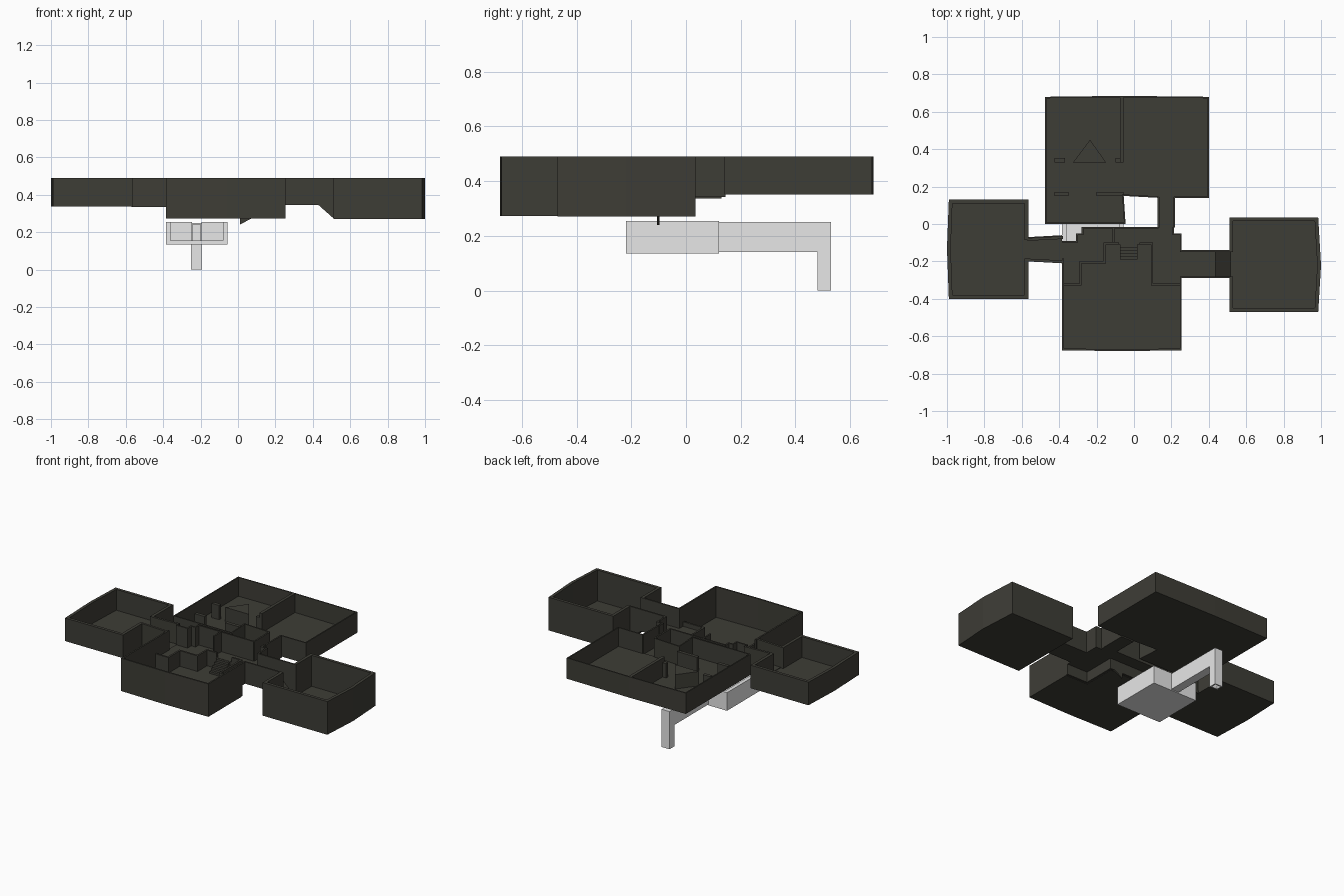
import bpy, bmesh
from mathutils import Vector

if "Cube" in bpy.data.objects:
    bpy.data.objects.remove(bpy.data.objects["Cube"])


def material(name, rgb):
    m = bpy.data.materials.new(name)
    m.diffuse_color = (*rgb, 1)
    m.use_nodes = True
    m.node_tree.nodes["Principled BSDF"].inputs["Base Color"].default_value = m.diffuse_color
    return m


STONE = material("dark_stone", (0.048, 0.047, 0.037))
PALE = material("pale_grey", (0.8, 0.8, 0.8))
TOP = 0.49


def finish(name, bm, mat):
    bmesh.ops.recalc_face_normals(bm, faces=bm.faces)
    me = bpy.data.meshes.new(name)
    bm.to_mesh(me)
    bm.free()
    me.materials.append(mat)
    ob = bpy.data.objects.new(name, me)
    bpy.context.collection.objects.link(ob)
    return ob


def prism(name, pts, z0, z1, mat=STONE):
    """Plan outline extruded upward."""
    bm = bmesh.new()
    f = bm.faces.new([bm.verts.new((x, y, z0)) for x, y in pts])
    new = bmesh.ops.extrude_face_region(bm, geom=[f])["geom"]
    bmesh.ops.translate(bm, vec=(0, 0, z1 - z0),
                        verts=[v for v in new if isinstance(v, bmesh.types.BMVert)])
    return finish(name, bm, mat)


def box(name, x0, x1, y0, y1, z0, z1, mat=STONE):
    return prism(name, [(x0, y0), (x1, y0), (x1, y1), (x0, y1)], z0, z1, mat)


def side_prism(name, pts, y0, y1, mat=STONE):
    """x-z profile extruded along y."""
    bm = bmesh.new()
    f = bm.faces.new([bm.verts.new((x, y0, z)) for x, z in pts])
    new = bmesh.ops.extrude_face_region(bm, geom=[f])["geom"]
    bmesh.ops.translate(bm, vec=(0, y1 - y0, 0),
                        verts=[v for v in new if isinstance(v, bmesh.types.BMVert)])
    return finish(name, bm, mat)


def wall(name, path, t, z0, z1=TOP, mat=STONE):
    """Wall along an open plan path, thickened to its left side with mitred corners."""
    p = [Vector(q) for q in path]
    n = []
    for a, b in zip(p, p[1:]):
        d = (b - a).normalized()
        n.append(Vector((-d.y, d.x)))
    inner = []
    for i, q in enumerate(p):
        a, b = n[max(i - 1, 0)], n[min(i, len(n) - 1)]
        inner.append(q + (a + b) * (t / (1 + a.dot(b))))
    return prism(name, [tuple(q) for q in p + inner[::-1]], z0, z1, mat)


# West and east rooms: doorway lies between the ends of each wall path
west = [(-0.565, -0.085), (-0.565, 0.13), (-0.99, 0.13), (-1, -0.13),
        (-0.99, -0.40), (-0.565, -0.40), (-0.565, -0.185)]
east = [(0.51, -0.28), (0.51, -0.47), (0.985, -0.47), (1, -0.22),
        (0.985, 0.035), (0.51, 0.035), (0.51, -0.15)]
for name, path, z in (("west_room", west, 0.337), ("east_room", east, 0.27)):
    prism(name + "_floor", path, z, z + 0.015)
    wall(name + "_wall", path, 0.02, z)

# Rear double room
rear = [(0.215, 0.14), (0.40, 0.14), (0.40, 0.68), (-0.06, 0.685), (-0.475, 0.68),
        (-0.475, 0), (-0.045, 0), (-0.055, 0.15), (0.13, 0.14)]
prism("rear_room_floor", rear, 0.352, 0.365)
wall("rear_room_wall", rear, 0.008, 0.352)
box("rear_divider", -0.075, -0.055, 0.33, 0.68, 0.36, TOP)
for i, (x0, x1, y) in enumerate([(-0.425, -0.37, 0.33), (-0.10, -0.06, 0.33),
                                 (-0.425, -0.35, 0.15), (-0.20, -0.055, 0.15)]):
    box(f"rear_partition_{i}", x0, x1, y, y + 0.022, 0.36, 0.46)
prism("triangular_block", [(-0.325, 0.33), (-0.15, 0.33), (-0.235, 0.45)], 0.36, 0.46)

# Lower hall
hall = [(-0.385, -0.33), (-0.385, -0.675), (-0.06, -0.68), (0.255, -0.675), (0.255, -0.33)]
ledge = [(0.255, -0.33), (0.09, -0.33), (0.09, -0.11), (-0.15, -0.11),
         (-0.15, -0.21), (-0.28, -0.21), (-0.28, -0.33), (-0.385, -0.33)]
prism("hall_floor", hall + ledge[1:-1], 0.272, 0.287)
wall("hall_wall", hall, 0.01, 0.272)

# Raised walkway with riser and railings
north = [(0.255, -0.05), (0.215, -0.05), (0.215, -0.015), (-0.28, -0.015),
         (-0.28, -0.05), (-0.31, -0.05), (-0.31, -0.09), (-0.385, -0.09)]
prism("walkway_floor", ledge[::-1] + north, 0.345, 0.36)
wall("walkway_riser", ledge, -0.012, 0.275, 0.36)
wall("railing_east", ledge[:3] + [(0.03, -0.11)], -0.012, 0.36, 0.39)
wall("railing_west", [(-0.08, -0.11)] + ledge[3:], -0.012, 0.36, 0.39)
wall("walkway_wall_se", [(0.255, -0.33), (0.255, -0.28)], 0.01, 0.345)
wall("walkway_wall_ne", [(0.255, -0.15)] + north[:3], 0.01, 0.345)
wall("walkway_wall_north", [(0.13, -0.015)] + north[3:], 0.01, 0.345)
wall("walkway_wall_sw", [(-0.385, -0.185), (-0.385, -0.33)], 0.01, 0.345)
box("walkway_partition", -0.115, -0.105, -0.10, -0.015, 0.36, TOP)

# Stairs from the hall to the walkway
for i in range(5):
    box(f"stair_{i}", -0.075, 0.02, -0.19 + i * 0.016, -0.11, 0.285, 0.30 + i * 0.0145)
side_prism("stair_fin", [(0.01, 0.24), (0.075, 0.275), (0.01, 0.275)], -0.106, -0.096)

# Passages between the rooms
prism("west_passage_floor", [(-0.565, -0.2), (-0.385, -0.21), (-0.385, -0.06), (-0.565, -0.07)],
      0.335, 0.355)
wall("west_passage_south", [(-0.57, -0.2), (-0.38, -0.21)], 0.015, 0.335)
wall("west_passage_north", [(-0.38, -0.065), (-0.57, -0.075)], 0.015, 0.335)
east_floor = [(0.25, 0.345), (0.43, 0.345), (0.515, 0.27), (0.515, 0.285),
              (0.435, 0.36), (0.25, 0.36)]
side_prism("east_passage_floor", east_floor, -0.29, -0.14)
east_side = east_floor[:3] + [(0.515, TOP), (0.25, TOP)]
side_prism("east_passage_south", east_side, -0.29, -0.28)
side_prism("east_passage_north", east_side, -0.15, -0.14)
box("rear_passage_floor", 0.13, 0.215, -0.02, 0.145, 0.343, 0.36)
for name, x in (("west", 0.125), ("east", 0.21)):
    box(f"rear_passage_{name}", x, x + 0.01, -0.02, 0.145, 0.343, TOP)

# Pale undercroft: front is open, a passage leads back to a drop shaft
box("undercroft_floor", -0.385, -0.055, -0.22, 0.12, 0.135, 0.155, PALE)
for name, x in (("west", -0.385), ("east", -0.08)):
    box(f"undercroft_{name}_wall", x, x + 0.025, -0.22, 0.12, 0.15, 0.255, PALE)
for name, x0, x1 in (("west", -0.37, -0.245), ("east", -0.195, -0.07)):
    box(f"undercroft_back_{name}", x0, x1, 0.10, 0.12, 0.15, 0.255, PALE)
box("tunnel_floor", -0.245, -0.195, 0.11, 0.49, 0.142, 0.155, PALE)
for name, x in (("west", -0.25), ("east", -0.20)):
    box(f"tunnel_{name}_wall", x, x + 0.008, 0.11, 0.53, 0.142, 0.25, PALE)
    box(f"shaft_{name}_wall", x, x + 0.008, 0.48, 0.53, 0, 0.15, PALE)
box("shaft_front", -0.245, -0.195, 0.48, 0.488, 0, 0.15, PALE)
box("shaft_back", -0.245, -0.195, 0.522, 0.53, 0, 0.25, PALE)
box("tunnel_roof", -0.245, -0.195, 0.11, 0.53, 0.242, 0.25, PALE)
